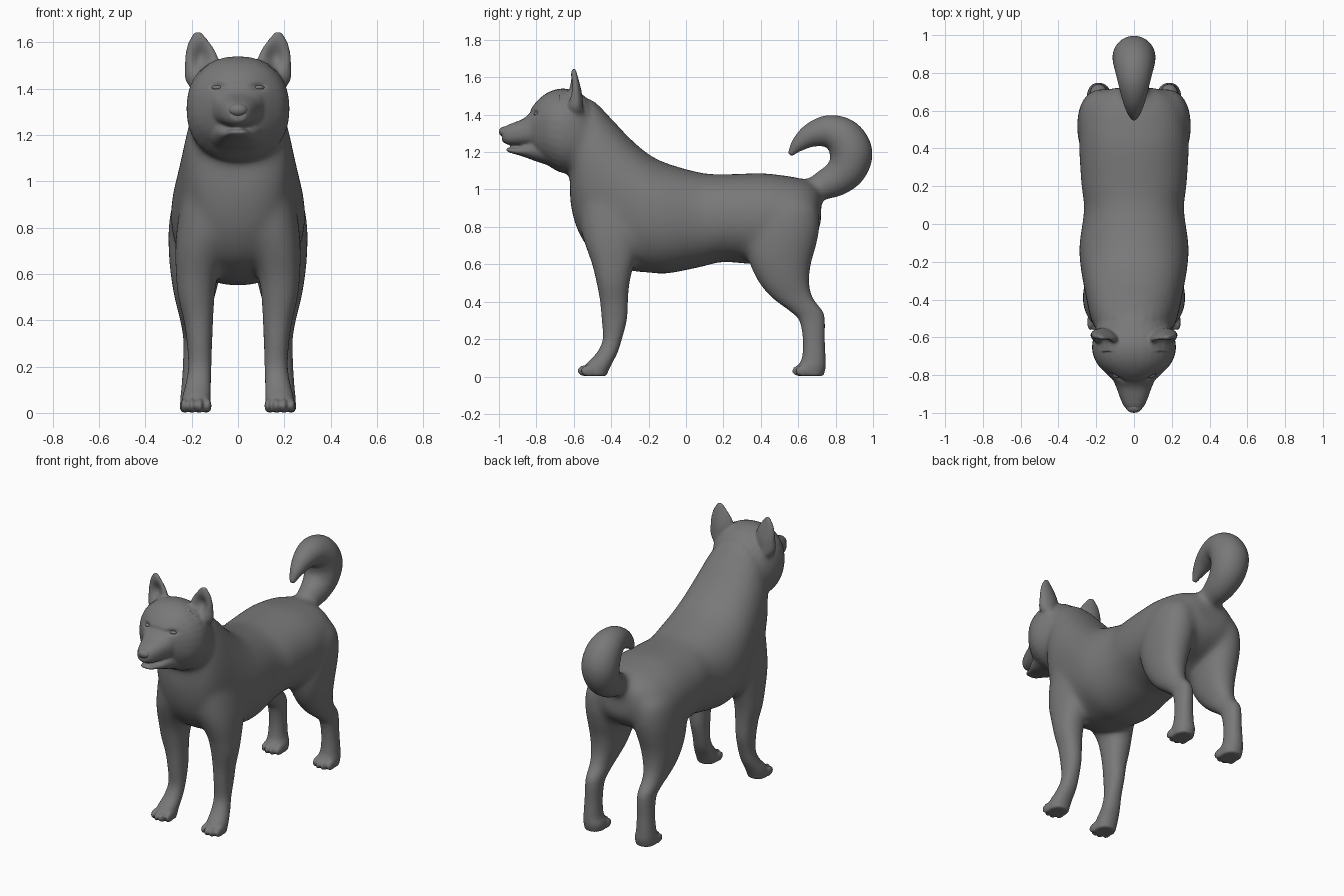
import bpy, bmesh, math
from mathutils import Vector, Matrix

bm = bmesh.new()
X, Y, Z = Vector((1, 0, 0)), Vector((0, 1, 0)), Vector((0, 0, 1))
coat = bpy.data.materials.new("dark_grey")
coat.diffuse_color = (0.19, 0.19, 0.19, 1)


def spline(rows, steps=6):
    """Catmull-Rom through rows of numbers."""
    out = []
    for i in range(len(rows) - 1):
        a, b, c, d = (rows[max(i - 1, 0)], rows[i], rows[i + 1], rows[min(i + 2, len(rows) - 1)])
        for k in range(steps):
            t = k / steps
            out.append([0.5 * (2 * q + (r - p) * t + (2 * p - 5 * q + 4 * r - s) * t * t
                               + (3 * q - p - 3 * r + s) * t ** 3)
                        for p, q, r, s in zip(a, b, c, d)])
    out.append(list(rows[-1]))
    return out


def loft(rings, power=2.0, n=32):
    """Closed skin over rings given as (centre, u, v)."""
    loops = []
    for c, u, v in rings:
        loop = []
        for k in range(n):
            a = 2 * math.pi * k / n
            cs, sn = math.cos(a), math.sin(a)
            cu = math.copysign(abs(cs) ** (2 / power), cs)
            sv = math.copysign(abs(sn) ** (2 / power), sn)
            loop.append(bm.verts.new(c + u * cu + v * sv))
        loops.append(loop)
    for p, q in zip(loops, loops[1:]):
        for k in range(n):
            j = (k + 1) % n
            bm.faces.new((p[k], p[j], q[j], q[k]))
    bm.faces.new(loops[0][::-1])
    bm.faces.new(loops[-1])


def loft_y(rows, power=2.0):
    """Rows: y, top, bottom, half width."""
    loft([(Vector((0, y, (t + b) / 2)), X * w, Z * ((t - b) / 2))
          for y, t, b, w in spline(rows)], power)


def loft_z(rows, side, power=2.0, slant=0.0):
    """Rows: z, inner x, outer x, front y, back y; slant turns the x axis."""
    loft([(Vector((side * (x0 + x1) / 2, (y0 + y1) / 2, z)),
           (X + Y * slant * side) * ((x1 - x0) / 2), Y * ((y1 - y0) / 2))
          for z, x0, x1, y0, y1 in spline(rows)], power)


def ball(target, centre, radii):
    m = Matrix.Translation(centre) @ Matrix.Diagonal((*radii, 1))
    bmesh.ops.create_uvsphere(target, u_segments=20, v_segments=12, radius=1, matrix=m)


# torso, chest and neck
loft_y([(0.722, 0.97, 0.82, 0.10), (0.695, 1.02, 0.76, 0.18), (0.62, 1.058, 0.70, 0.25),
        (0.50, 1.078, 0.65, 0.282), (0.40, 1.088, 0.60, 0.291), (0.20, 1.082, 0.612, 0.279),
        (0.08, 1.09, 0.585, 0.265), (-0.10, 1.14, 0.55, 0.289), (-0.20, 1.19, 0.555, 0.287),
        (-0.30, 1.275, 0.565, 0.272), (-0.40, 1.38, 0.60, 0.252), (-0.50, 1.475, 0.66, 0.23),
        (-0.57, 1.47, 0.76, 0.195), (-0.605, 1.35, 0.86, 0.14), (-0.62, 1.20, 0.95, 0.08)], 2.2)

# skull and cheeks
loft_y([(-0.45, 1.41, 1.06, 0.15), (-0.55, 1.505, 1.075, 0.20), (-0.62, 1.535, 1.08, 0.222),
        (-0.68, 1.538, 1.095, 0.22), (-0.74, 1.518, 1.13, 0.195), (-0.79, 1.48, 1.165, 0.15),
        (-0.83, 1.43, 1.22, 0.105)], 2.2)
# muzzle and lower jaw
loft_y([(-0.74, 1.47, 1.20, 0.165), (-0.80, 1.445, 1.22, 0.125), (-0.86, 1.385, 1.232, 0.096),
        (-0.92, 1.358, 1.236, 0.074), (-0.96, 1.342, 1.242, 0.056), (-0.985, 1.325, 1.26, 0.036)], 2.4)
loft_y([(-0.70, 1.32, 1.118, 0.16), (-0.80, 1.28, 1.15, 0.108), (-0.86, 1.243, 1.172, 0.08),
        (-0.90, 1.226, 1.185, 0.06), (-0.94, 1.222, 1.196, 0.045), (-0.96, 1.222, 1.205, 0.03)], 2.3)

# curled tail
tail = spline([(0.62, 0.965, 0.06), (0.72, 1.015, 0.076), (0.81, 1.06, 0.093), (0.865, 1.12, 0.107),
               (0.882, 1.20, 0.114), (0.84, 1.275, 0.107), (0.76, 1.31, 0.088), (0.67, 1.29, 0.065),
               (0.60, 1.24, 0.04), (0.555, 1.185, 0.014)])
rings = []
for i, (y, z, r) in enumerate(tail):
    p, q = tail[max(i - 1, 0)], tail[min(i + 1, len(tail) - 1)]
    t = Vector((0, q[0] - p[0], q[1] - p[1])).normalized()
    rings.append((Vector((0, y, z)), X * r, t.cross(X) * r))
loft(rings)

front_leg = [(1.10, 0.02, 0.17, -0.50, -0.30), (0.95, -0.01, 0.235, -0.565, -0.24),
             (0.80, -0.01, 0.265, -0.565, -0.21),
             (0.70, 0.045, 0.272, -0.54, -0.24), (0.60, 0.085, 0.27, -0.505, -0.275),
             (0.50, 0.10, 0.26, -0.48, -0.30), (0.40, 0.107, 0.235, -0.46, -0.31),
             (0.30, 0.112, 0.22, -0.45, -0.317), (0.20, 0.115, 0.215, -0.445, -0.343),
             (0.13, 0.117, 0.225, -0.475, -0.365), (0.07, 0.118, 0.24, -0.53, -0.395),
             (0.03, 0.118, 0.244, -0.55, -0.415), (0.003, 0.122, 0.24, -0.545, -0.425)]
hind_leg = [(1.03, 0.06, 0.17, 0.46, 0.60), (0.92, 0.05, 0.275, 0.39, 0.70), (0.80, 0.045, 0.30, 0.34, 0.715),
            (0.70, 0.055, 0.30, 0.32, 0.698), (0.60, 0.075, 0.292, 0.34, 0.67),
            (0.50, 0.10, 0.275, 0.39, 0.66), (0.42, 0.125, 0.255, 0.46, 0.68),
            (0.35, 0.135, 0.24, 0.555, 0.73), (0.30, 0.138, 0.236, 0.605, 0.742),
            (0.20, 0.14, 0.238, 0.625, 0.742), (0.10, 0.135, 0.245, 0.62, 0.746),
            (0.05, 0.12, 0.25, 0.595, 0.747), (0.003, 0.125, 0.245, 0.60, 0.735)]
ear = [(1.38, 0.09, 0.19, -0.65, -0.54), (1.44, 0.08, 0.228, -0.65, -0.55),
       (1.50, 0.08, 0.23, -0.645, -0.555), (1.55, 0.092, 0.227, -0.635, -0.565),
       (1.60, 0.122, 0.215, -0.623, -0.578), (1.645, 0.16, 0.188, -0.61, -0.59)]
for side in (1, -1):
    loft_z(front_leg, side, 2.2)
    loft_z(hind_leg, side, 2.2)
    loft_z(ear, side, 1.8, 0.15)
    # toes
    for y, x in ((-0.537, 0.181), (0.61, 0.185)):
        for k, back in ((-1.5, 0.018), (-0.5, 0), (0.5, 0), (1.5, 0.018)):
            ball(bm, (side * (x + k * 0.034), y + back, 0.031), (0.016, 0.044, 0.031))

bmesh.ops.recalc_face_normals(bm, faces=bm.faces)
mesh = bpy.data.meshes.new("dog_body")
bm.to_mesh(mesh)
bm.free()
body = bpy.data.objects.new("dog_body", mesh)
bpy.context.collection.objects.link(body)

# fuse all parts into one skin
fuse = body.modifiers.new("fuse", 'REMESH')
fuse.mode = 'VOXEL'
fuse.voxel_size = 0.008
soft = body.modifiers.new("soften", 'SMOOTH')
soft.factor, soft.iterations = 0.5, 5
deps = bpy.context.evaluated_depsgraph_get()
skin = bpy.data.meshes.new_from_object(body.evaluated_get(deps))
body.modifiers.clear()
body.data = skin

bm = bmesh.new()
bm.from_mesh(skin)
# blend the joints of legs, neck and tail root, fading out at the edges
for i in range(60):
    f = 1 - i / 60
    blend = [v for v in bm.verts if v.co.z > 0.60 - 0.25 * f and -0.60 - 0.08 * f < v.co.y < 0.70 + 0.1 * f
             and v.co.z < (1.30 + 0.12 * f if v.co.y < 0.5 else 1.06 + 0.04 * f)]
    bmesh.ops.smooth_vert(bm, verts=blend, factor=0.5, use_axis_x=True, use_axis_y=True, use_axis_z=True)
bm.normal_update()


def dent(centre, radii, push):
    """Push the surface that faces the push direction, fading outwards."""
    push = Vector(push)
    for v in bm.verts:
        d = sum(((abs(v.co[i]) if i == 0 else v.co[i]) - centre[i]) ** 2 / radii[i] ** 2 for i in range(3))
        if d < 6 and v.normal.dot(push) < -0.15 * push.length:
            v.co += push * math.exp(-d)


# ear hollows, eye sockets
dent((0.16, -0.64, 1.53), (0.04, 0.05, 0.06), (0, 0.045, 0))
dent((0.088, -0.82, 1.41), (0.032, 0.05, 0.014), (0, 0.018, -0.004))
bm.to_mesh(skin)
bm.free()
skin.name = "dog_body"
skin.materials.clear()
skin.materials.append(coat)
for p in skin.polygons:
    p.use_smooth = True


def ball_object(name, centre, radii):
    b = bmesh.new()
    ball(b, centre, radii)
    for f in b.faces:
        f.smooth = True
    m = bpy.data.meshes.new(name)
    b.to_mesh(m)
    b.free()
    m.materials.append(coat)
    bpy.context.collection.objects.link(bpy.data.objects.new(name, m))


# nose and eyes
ball_object("nose", (0, -0.97, 1.308), (0.042, 0.03, 0.028))
for side, tag in ((1, "left"), (-1, "right")):
    ball_object("eye_" + tag, (side * 0.088, -0.795, 1.404), (0.026, 0.02, 0.011))
